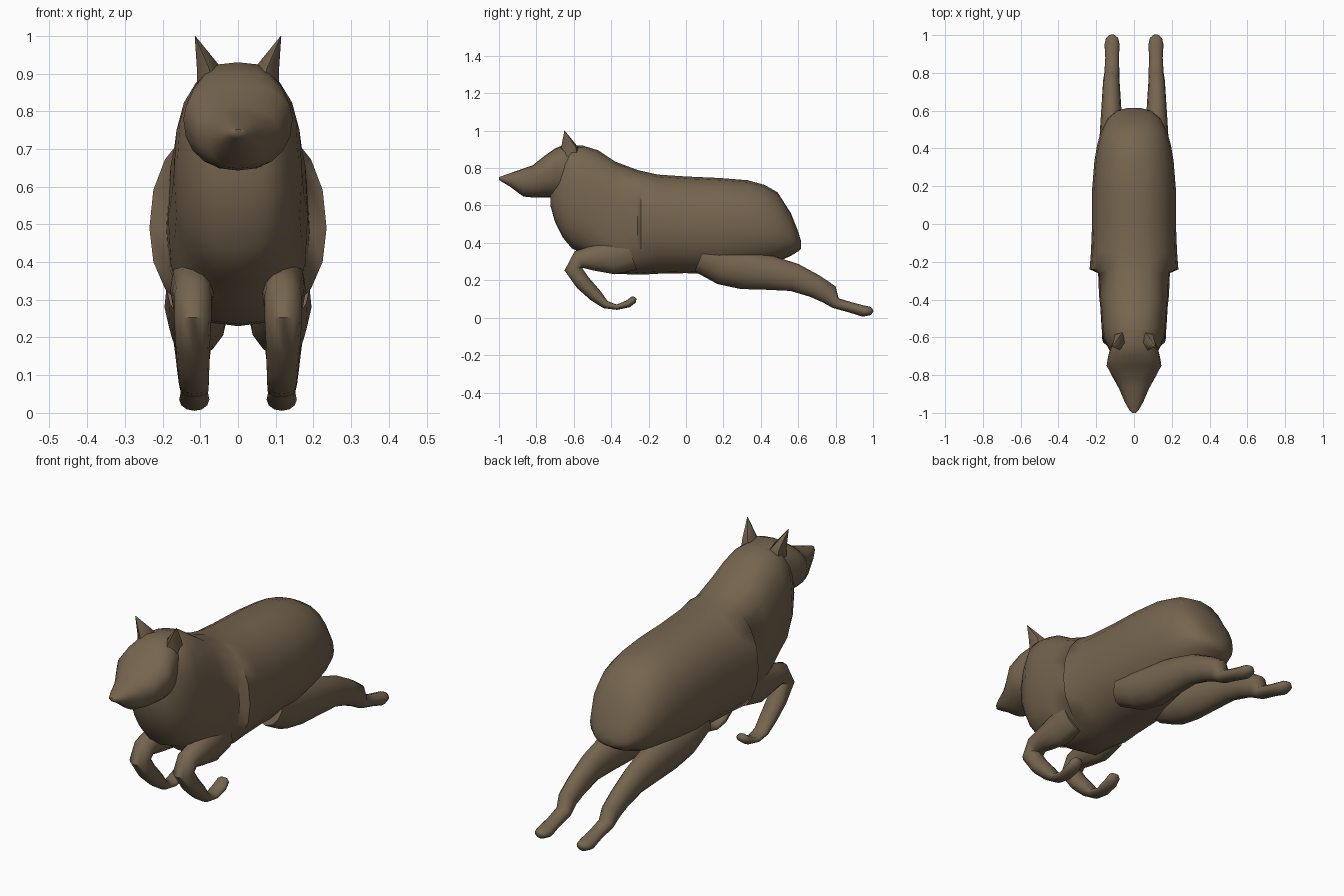
import bpy, bmesh, math
from mathutils import Vector

fur = bpy.data.materials.new("brown fur")
fur.diffuse_color = (0.18, 0.13, 0.078, 1)


def loft(name, rings, angle=60):
    """Skin a list of equal-length rings and close both ends."""
    bm = bmesh.new()
    loops = [[bm.verts.new(p) for p in r] for r in rings]
    n = len(loops[0])
    for a, b in zip(loops, loops[1:]):
        for i in range(n):
            j = (i + 1) % n
            bm.faces.new((a[i], a[j], b[j], b[i]))
    bm.faces.new(loops[0])
    bm.faces.new(loops[-1])
    bmesh.ops.recalc_face_normals(bm, faces=bm.faces)
    me = bpy.data.meshes.new(name)
    bm.to_mesh(me)
    bm.free()
    me.materials.append(fur)
    ob = bpy.data.objects.new(name, me)
    bpy.context.collection.objects.link(ob)
    bpy.ops.object.select_all(action='DESELECT')
    ob.select_set(True)
    bpy.context.view_layer.objects.active = ob
    bpy.ops.object.shade_smooth_by_angle(angle=math.radians(angle))
    return ob


def section(y, top, bot, w, mid, power=2.2, n=20):
    """Upright rounded cross-section with its widest point at height mid."""
    pts = []
    for i in range(n):
        t = 2 * math.pi * i / n
        c, s = math.cos(t), math.sin(t)
        x = math.copysign(abs(c) ** (2 / power), c) * w
        h = (top - mid) if s > 0 else (mid - bot)
        pts.append((x, y, mid + math.copysign(abs(s) ** (2 / power), s) * h))
    return pts


def limb(name, path, side, n=12):
    """Tube along a path in the side plane: y, z, radius, x, half width."""
    rings = []
    for i, (y, z, r, x, w) in enumerate(path):
        a, b = path[max(i - 1, 0)], path[min(i + 1, len(path) - 1)]
        t = Vector((0, b[0] - a[0], b[1] - a[1])).normalized()
        up = Vector((0, -t.z, t.y))
        rings.append([Vector((side * x, y, z)) + up * r * math.sin(k * 2 * math.pi / n)
                      + Vector((w * math.cos(k * 2 * math.pi / n), 0, 0)) for k in range(n)])
    loft(name, rings)


# Trunk with rump, shoulders, chest and neck
loft("body", [section(*s) for s in (
    (0.615, 0.41, 0.37, 0.03, 0.39), (0.60, 0.46, 0.355, 0.09, 0.40),
    (0.56, 0.56, 0.33, 0.14, 0.43), (0.49, 0.67, 0.30, 0.175, 0.46),
    (0.42, 0.71, 0.28, 0.195, 0.48), (0.33, 0.735, 0.26, 0.21, 0.49),
    (0.18, 0.747, 0.23, 0.222, 0.49), (0.0, 0.755, 0.238, 0.222, 0.49),
    (-0.15, 0.765, 0.235, 0.228, 0.49), (-0.24, 0.785, 0.23, 0.235, 0.49),
    (-0.26, 0.79, 0.23, 0.19, 0.49, 2.6), (-0.38, 0.835, 0.235, 0.185, 0.52, 2.8),
    (-0.47, 0.895, 0.29, 0.175, 0.58, 2.6), (-0.55, 0.92, 0.345, 0.17, 0.64, 2.5),
    (-0.61, 0.92, 0.37, 0.16, 0.68, 2.5), (-0.66, 0.89, 0.43, 0.135, 0.66, 2.5),
    (-0.70, 0.85, 0.51, 0.11, 0.66, 2.5), (-0.725, 0.80, 0.60, 0.07, 0.68))])

# Head with tapering muzzle
loft("head", [section(*s) for s in (
    (-0.54, 0.915, 0.66, 0.10, 0.79), (-0.64, 0.93, 0.645, 0.12, 0.79, 2.6),
    (-0.70, 0.905, 0.643, 0.137, 0.79, 2.4), (-0.75, 0.87, 0.643, 0.145, 0.78, 2.2),
    (-0.82, 0.815, 0.643, 0.108, 0.74), (-0.87, 0.797, 0.648, 0.08, 0.73),
    (-0.94, 0.773, 0.70, 0.05, 0.735), (-0.985, 0.757, 0.727, 0.025, 0.742),
    (-1.0, 0.752, 0.737, 0.01, 0.745))])

for side, word in ((-1, "right"), (1, "left")):
    # Pointed ears
    base = [(0.03, -0.625), (0.07, -0.67), (0.108, -0.64), (0.10, -0.58), (0.055, -0.565)]
    tip = (0.115, -0.65)
    loft(word + "_ear", [
        [(side * (x + (tip[0] - x) * f), y + (tip[1] - y) * f, z) for x, y in base]
        for f, z in ((0, 0.86), (0.12, 0.91), (0.55, 0.955), (0.98, 1.0))])
    # Front leg tucked back under the chest
    limb(word + "_front_leg", (
        (-0.30, 0.36, 0.11, 0.115, 0.06), (-0.40, 0.325, 0.095, 0.12, 0.06),
        (-0.50, 0.318, 0.066, 0.12, 0.055), (-0.57, 0.31, 0.052, 0.12, 0.05),
        (-0.603, 0.26, 0.047, 0.12, 0.05), (-0.55, 0.185, 0.042, 0.12, 0.046),
        (-0.485, 0.12, 0.036, 0.118, 0.042), (-0.43, 0.07, 0.022, 0.116, 0.038),
        (-0.37, 0.056, 0.014, 0.115, 0.036), (-0.31, 0.074, 0.02, 0.115, 0.036),
        (-0.28, 0.097, 0.02, 0.115, 0.03), (-0.272, 0.108, 0.008, 0.115, 0.015)), side)
    # Hind leg stretched out behind
    limb(word + "_hind_leg", (
        (0.08, 0.33, 0.09, 0.12, 0.07), (0.20, 0.28, 0.105, 0.11, 0.085),
        (0.31, 0.26, 0.108, 0.108, 0.08), (0.45, 0.24, 0.092, 0.115, 0.068),
        (0.58, 0.215, 0.075, 0.12, 0.055), (0.69, 0.168, 0.062, 0.12, 0.048),
        (0.765, 0.125, 0.055, 0.12, 0.043), (0.80, 0.078, 0.03, 0.117, 0.04),
        (0.88, 0.055, 0.028, 0.116, 0.036), (0.95, 0.035, 0.03, 0.116, 0.04),
        (0.985, 0.037, 0.023, 0.116, 0.032), (0.999, 0.044, 0.009, 0.116, 0.015)), side)
